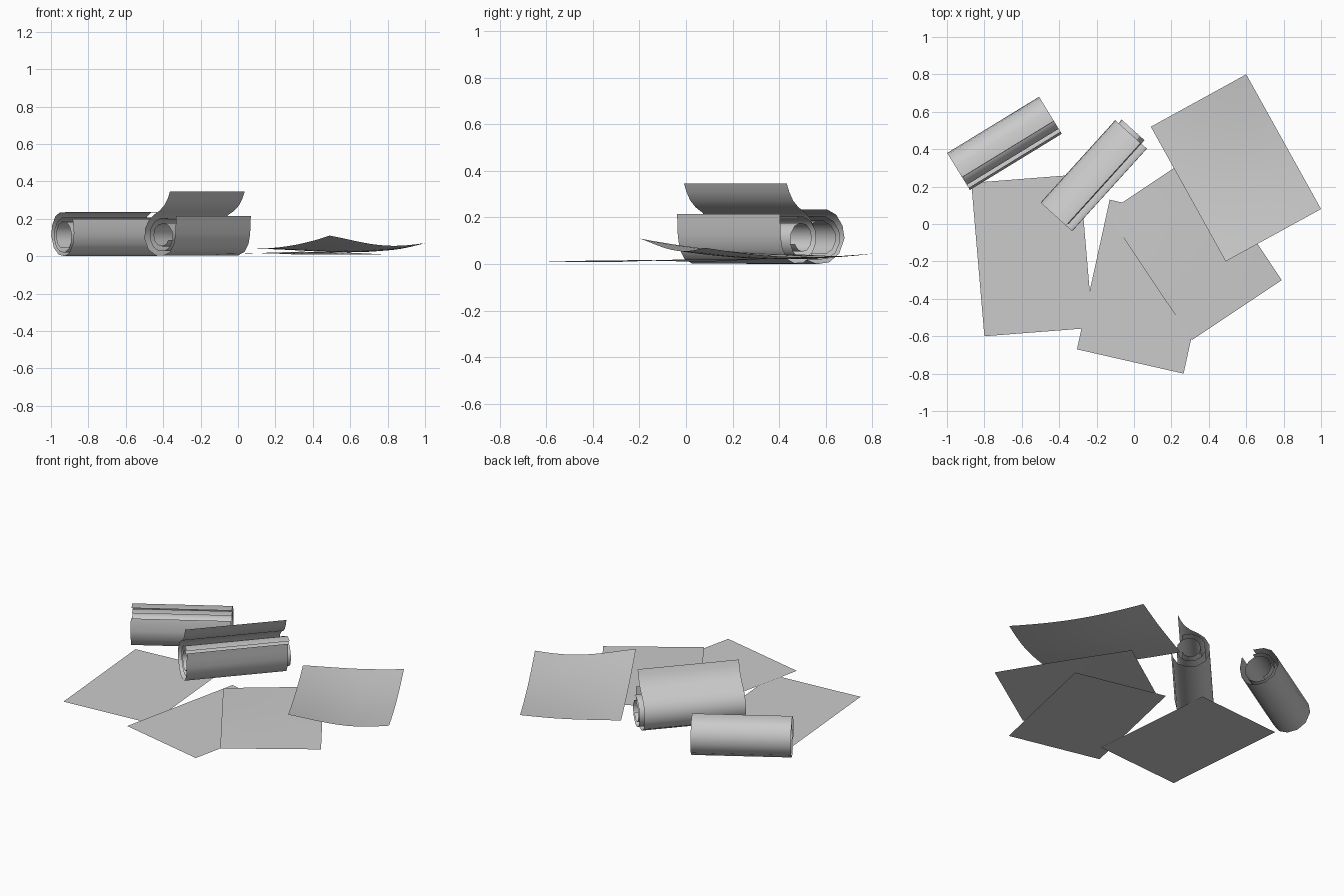
import bpy, math
from math import sin, cos, pi
from mathutils import Vector

if "Cube" in bpy.data.objects:
    bpy.data.objects.remove(bpy.data.objects["Cube"])


def surface(name, nu, nv, fn):
    """Open sheet made from a grid of fn(u, v) points."""
    verts = [fn(i / nu, j / nv) for j in range(nv + 1) for i in range(nu + 1)]
    w = nu + 1
    faces = [(j * w + i, (j + 1) * w + i, (j + 1) * w + i + 1, j * w + i + 1)
             for j in range(nv) for i in range(nu)]
    me = bpy.data.meshes.new(name)
    me.from_pydata(verts, [], faces)
    ob = bpy.data.objects.new(name, me)
    bpy.context.collection.objects.link(ob)
    bpy.ops.object.select_all(action='DESELECT')
    ob.select_set(True)
    bpy.context.view_layer.objects.active = ob
    bpy.ops.object.shade_smooth_by_angle(angle=math.radians(40))
    return ob


def flat_sheet(name, corner, u_edge, v_edge, height, n=12):
    c, a, b = Vector(corner), Vector(u_edge), Vector(v_edge)

    def fn(u, v):
        p = c + a * u + b * v
        return (p.x, p.y, height(u, v))
    return surface(name, n, n, fn)


def rolled_sheet(name, centre, axis, start, end, profile):
    """Sweep a (sideways, z) profile along a horizontal axis."""
    a = Vector(axis).normalized()
    side = Vector((a.y, -a.x))
    c = Vector(centre)
    n = len(profile) - 1

    def fn(u, v):
        s, z = profile[round(v * n)]
        p = c + a * (start + (end - start) * u) + side * s
        return (p.x, p.y, z)
    return surface(name, 1, n, fn)


def spiral(cz, r0, r1, a0, turns, steps):
    return [((r0 + (r1 - r0) * k / steps) * cos(a0 + 2 * pi * turns * k / steps),
             cz + (r0 + (r1 - r0) * k / steps) * sin(a0 + 2 * pi * turns * k / steps))
            for k in range(steps + 1)]


# loose sheets
flat_sheet("sheet_left", (-.87, .22), (.58, .045), (.07, -.82),
           lambda u, v: 0.0, 2)
flat_sheet("sheet_middle", (-.13, .13), (.57, -.13), (-.175, -.80),
           lambda u, v: .005, 2)
flat_sheet("sheet_right", (-.145, .06), (.48, .32), (.455, -.68),
           lambda u, v: .009 + .015 * u * (1 - v) ** 2 + .007 * sin(pi * v))
flat_sheet("sheet_curled", (.09, .52), (.51, .28), (.40, -.72),
           lambda u, v: .04 + .005 * u + .07 * v * v * (1 - u) + .025 * u * v * v
           - .03 * sin(pi * u ** 1.2) * (.3 + .7 * v) - .02 * u * sin(pi * v))

# back roll: outer sheet with a lip, and a curled sheet inside
outer_a = [(.035, .235), (-.03, .234), (-.075, .212), (-.107, .165), (-.117, .11),
           (-.09, .045), (-.04, .008), (.02, .0), (.07, .018), (.104, .065),
           (.115, .125), (.102, .2)]
rolled_sheet("back_roll_outer", (-.692, .43), (.853, .522), -.288, .288, outer_a)
rolled_sheet("back_roll_inner", (-.692, .43), (.853, .522), -.284, .288,
             spiral(.108, .102, .07, 1.2, 1.5, 18))

# front roll: outer sheet with a raised flap, and a curled sheet inside
outer_b = [(.07, .345), (.055, .31), (.03, .272), (-.005, .243), (-.045, .222),
           (-.085, .19), (-.11, .145), (-.113, .09), (-.085, .035), (-.035, .005),
           (.02, .003), (.068, .022), (.098, .065), (.11, .12), (.112, .17), (.115, .215)]
rolled_sheet("front_roll_outer", (-.248, .224), (.67, .74), -.25, .345, outer_b)
rolled_sheet("front_roll_inner", (-.248, .224), (.67, .74), -.235, .37,
             spiral(.108, .1, .05, 1.1, 1.75, 20))
